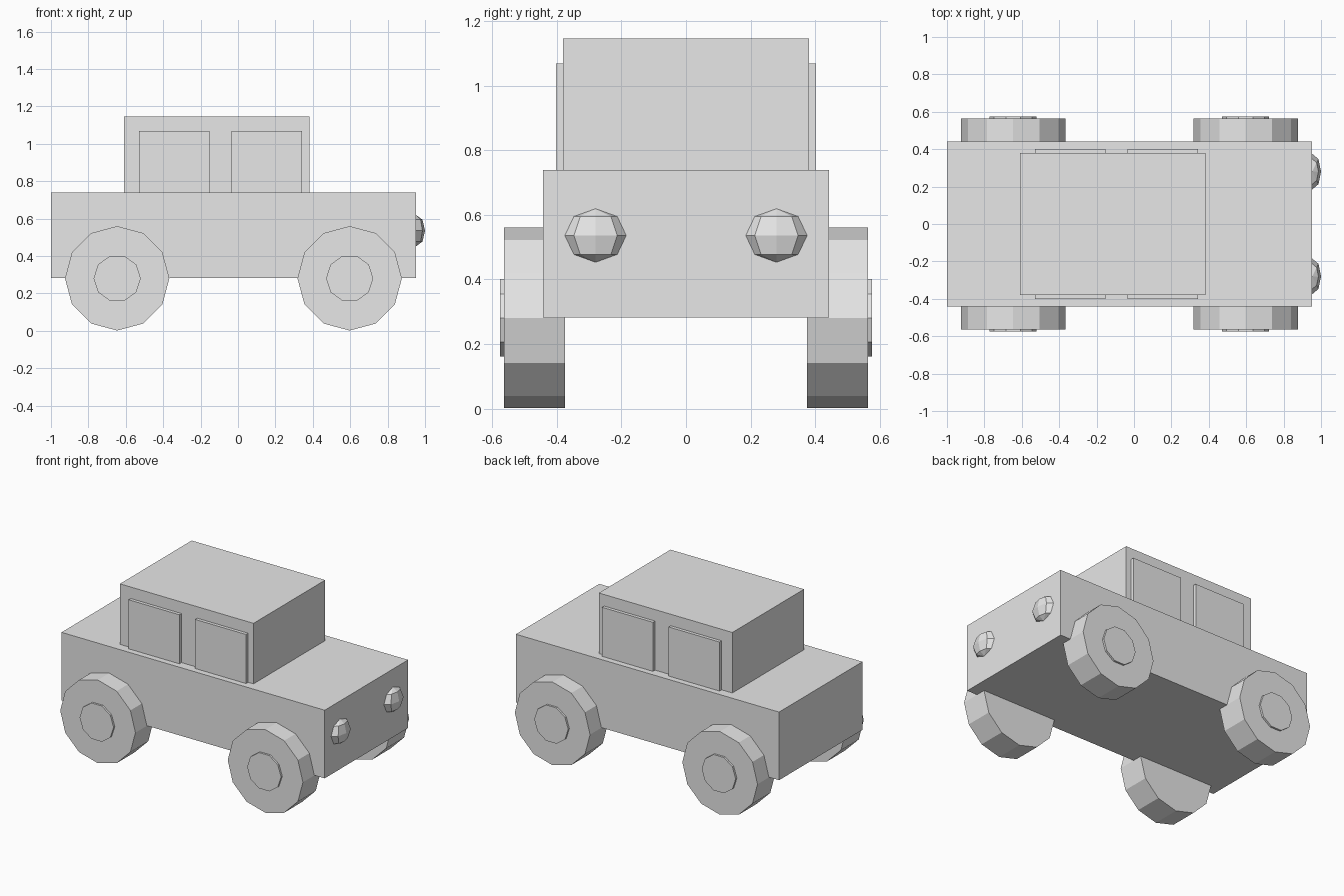
import bpy
from math import pi

cube = bpy.data.objects.get("Cube")
if cube:
    bpy.data.objects.remove(cube, do_unlink=True)

# One plain grey for the whole car
grey = bpy.data.materials.new("plain grey")
grey.use_nodes = True
grey.diffuse_color = (0.8, 0.8, 0.8, 1)
grey.node_tree.nodes["Principled BSDF"].inputs["Base Color"].default_value = (0.8, 0.8, 0.8, 1)


def finish(name):
    obj = bpy.context.object
    obj.name = name
    obj.data.materials.append(grey)
    return obj


def box(name, low, high):
    centre = [(a + b) / 2 for a, b in zip(low, high)]
    bpy.ops.mesh.primitive_cube_add(size=1, location=centre)
    finish(name).scale = [b - a for a, b in zip(low, high)]


def disc(name, sides, radius, x, y_in, y_out, spin):
    # Cylinder lying along y
    bpy.ops.mesh.primitive_cylinder_add(
        vertices=sides, radius=radius, depth=abs(y_out - y_in),
        location=(x, (y_in + y_out) / 2, 0.281), rotation=(pi / 2, spin, 0))
    finish(name)


# Body and cabin
box("body", (-1, -0.442, 0.282), (0.953, 0.442, 0.739))
box("cabin", (-0.61, -0.38, 0.739), (0.381, 0.38, 1.145))

for side, s in (("left", 1), ("right", -1)):
    # Raised side windows
    for place, x0, x1 in (("rear", -0.53, -0.153), ("front", -0.036, 0.341)):
        y0, y1 = sorted((s * 0.37, s * 0.402))
        box(f"{place}_{side}_window", (x0, y0, 0.739), (x1, y1, 1.068))

    # Wheels with hubcaps
    for place, x in (("rear", -0.646), ("front", 0.597)):
        disc(f"{place}_{side}_wheel", 12, 0.279, x, s * 0.374, s * 0.563, 0)
        disc(f"{place}_{side}_hubcap", 10, 0.126, x, s * 0.55, s * 0.576, pi / 2)

    # Flattened headlights
    bpy.ops.mesh.primitive_uv_sphere_add(
        segments=8, ring_count=4, radius=1, location=(0.953, s * 0.28, 0.536))
    finish(f"{side}_headlight").scale = (0.047, 0.095, 0.083)
